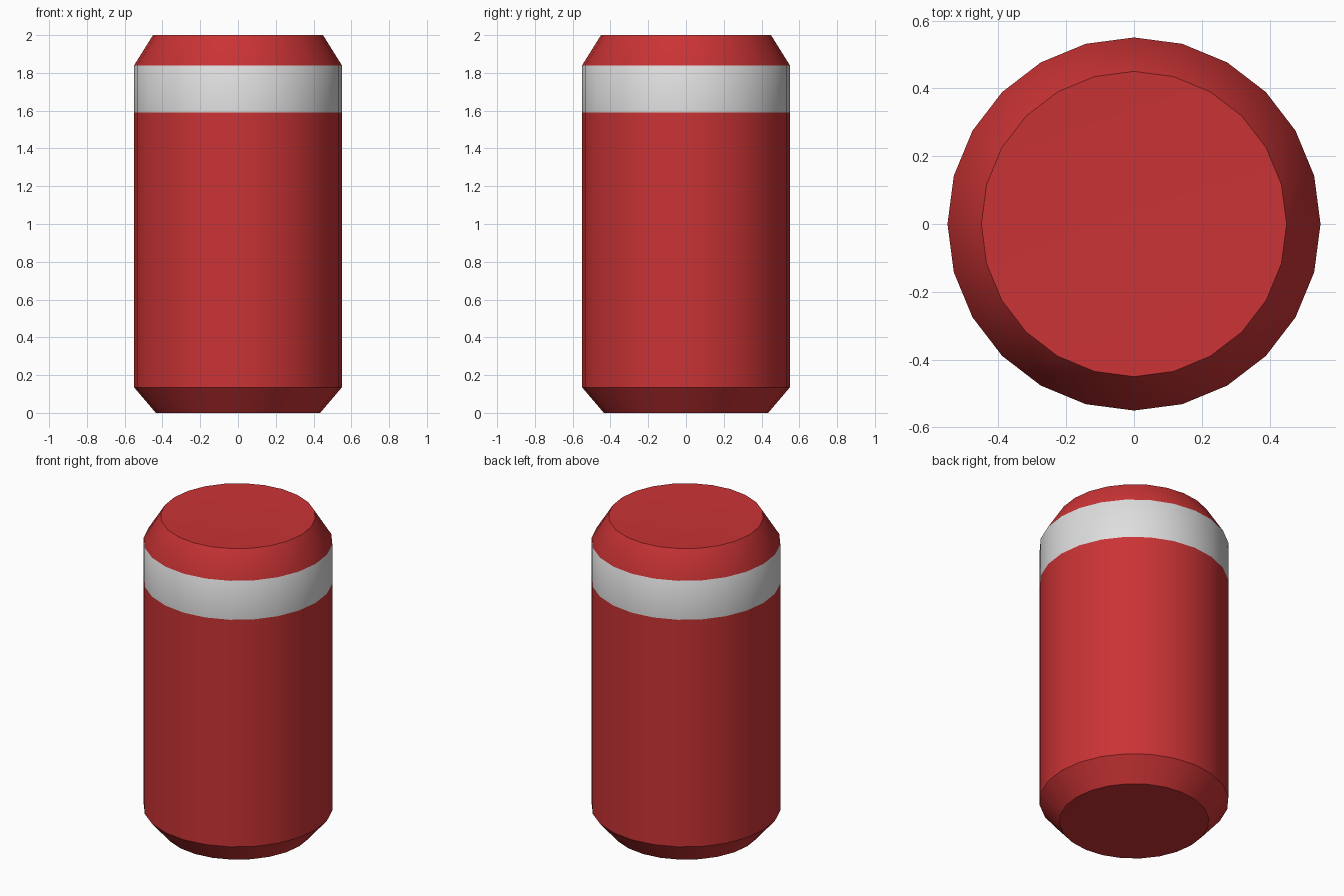
import bpy
import bmesh
import math

cube = bpy.data.objects.get("Cube")
if cube:
    bpy.data.objects.remove(cube, do_unlink=True)


def make_material(name, colour):
    mat = bpy.data.materials.new(name)
    mat.use_nodes = True
    mat.diffuse_color = colour
    for node in mat.node_tree.nodes:
        if node.type == "BSDF_PRINCIPLED":
            node.inputs["Base Color"].default_value = colour
    return mat


red = make_material("red", (0.59, 0.033, 0.035, 1))
silver = make_material("light_grey", (0.73, 0.73, 0.73, 1))

SIDES = 24
BAND_LOW, BAND_HIGH = 1.59, 1.84

# Outline of the can as (radius, height), from base rim to top rim
profile = [(0.435, 0), (0.55, 0.135), (0.55, BAND_LOW), (0.55, BAND_HIGH), (0.45, 2)]

bm = bmesh.new()
rings = []
for radius, height in profile:
    ring = []
    for i in range(SIDES):
        a = math.tau * i / SIDES
        ring.append(bm.verts.new((radius * math.cos(a), radius * math.sin(a), height)))
    rings.append(ring)

# Side walls
for low, high in zip(rings, rings[1:]):
    for i in range(SIDES):
        j = (i + 1) % SIDES
        bm.faces.new((low[i], low[j], high[j], high[i]))

# Flat base and slightly dished lid
bm.faces.new(rings[0][::-1])
centre = bm.verts.new((0, 0, 1.985))
for i in range(SIDES):
    bm.faces.new((rings[-1][i], rings[-1][(i + 1) % SIDES], centre))

# Light band around the shoulder
for face in bm.faces:
    if BAND_LOW < face.calc_center_median().z < BAND_HIGH:
        face.material_index = 1

mesh = bpy.data.meshes.new("can_body")
bm.to_mesh(mesh)
bm.free()
mesh.materials.append(red)
mesh.materials.append(silver)

can = bpy.data.objects.new("can_body", mesh)
bpy.context.collection.objects.link(can)
bpy.ops.object.select_all(action="DESELECT")
can.select_set(True)
bpy.context.view_layer.objects.active = can
bpy.ops.object.shade_smooth_by_angle(angle=math.radians(36))
